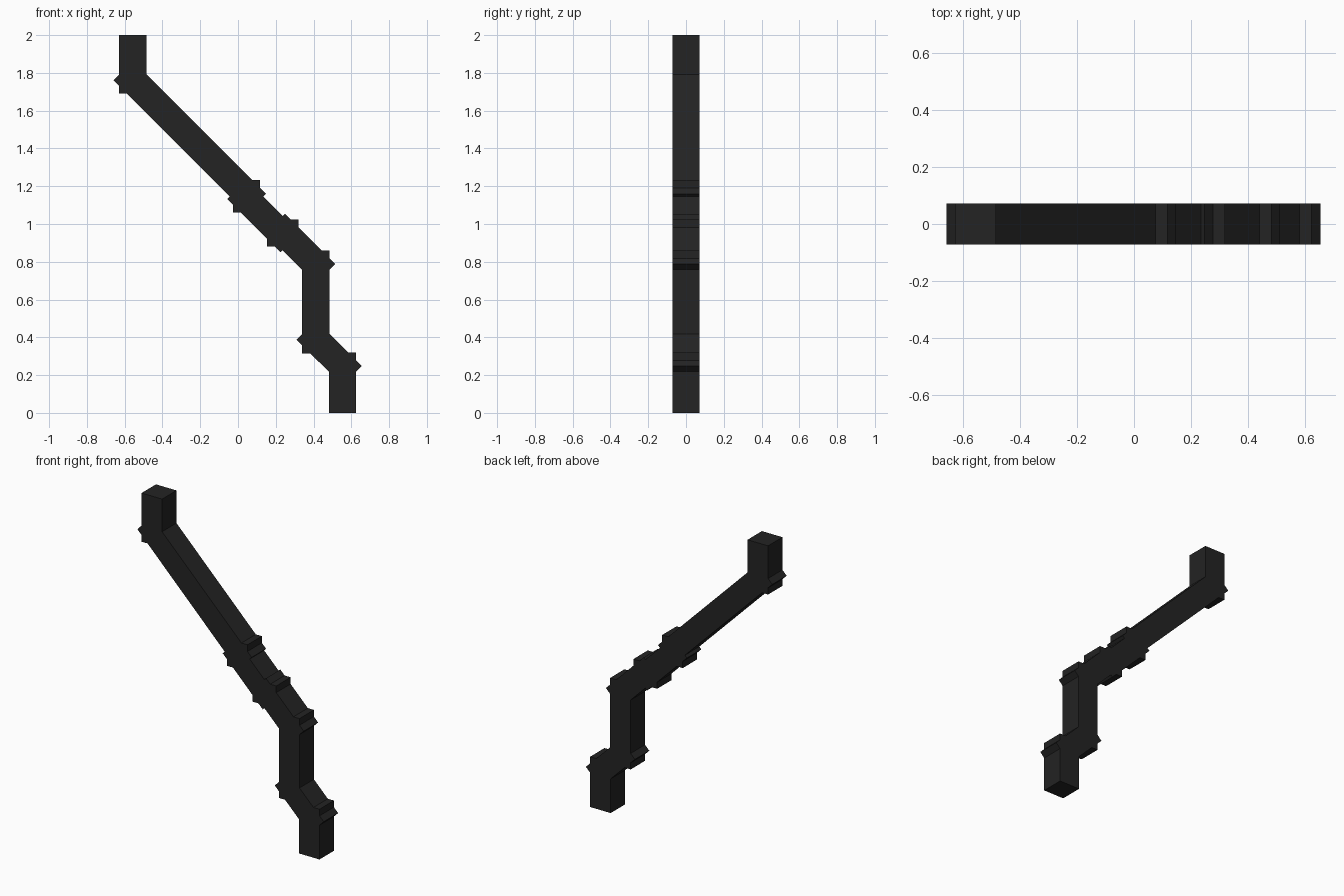
import bpy
from mathutils import Vector, Matrix

cube = bpy.data.objects.get("Cube")
if cube:
    bpy.data.objects.remove(cube, do_unlink=True)

HALF = 0.0723  # half the thickness of the square pipe

# One flat dark colour
dark = bpy.data.materials.new("charcoal black")
dark.use_nodes = True
COLOUR = (0.017, 0.017, 0.017, 1)
dark.diffuse_color = COLOUR
dark.node_tree.nodes["Principled BSDF"].inputs["Base Color"].default_value = COLOUR


def bar(name, a, b, extend_a=HALF, extend_b=HALF):
    """Square bar along the line a-b in the xz plane, overshooting each joint."""
    a, b = Vector((a[0], 0, a[1])), Vector((b[0], 0, b[1]))
    along = (b - a).normalized()
    a, b = a - along * extend_a, b + along * extend_b
    depth = Vector((0, 1, 0))
    side = depth.cross(along)
    turn = Matrix((side, depth, along)).transposed().to_4x4()
    bpy.ops.mesh.primitive_cube_add(size=1)
    obj = bpy.context.object
    obj.name = name
    size = Matrix.Diagonal((2 * HALF, 2 * HALF, (b - a).length, 1))
    obj.data.transform(Matrix.Translation((a + b) / 2) @ turn @ size)
    obj.data.materials.append(dark)


# Joints of the zigzag from top to bottom
path = [(-0.557, 2.0), (-0.557, 1.762), (0.045, 1.16), (0.045, 1.132),
        (0.225, 0.952), (0.248, 0.952), (0.412, 0.788), (0.412, 0.388),
        (0.553, 0.248), (0.553, 0.0)]
names = ["top_post", "long_slope", "upper_step", "middle_slope", "level_step",
         "short_slope", "middle_post", "lower_slope", "bottom_post"]

# Bars overshoot at the joints but end flush at the two open ends
for i, name in enumerate(names):
    bar(name, path[i], path[i + 1],
        0 if i == 0 else HALF,
        0 if i == len(names) - 1 else HALF)
